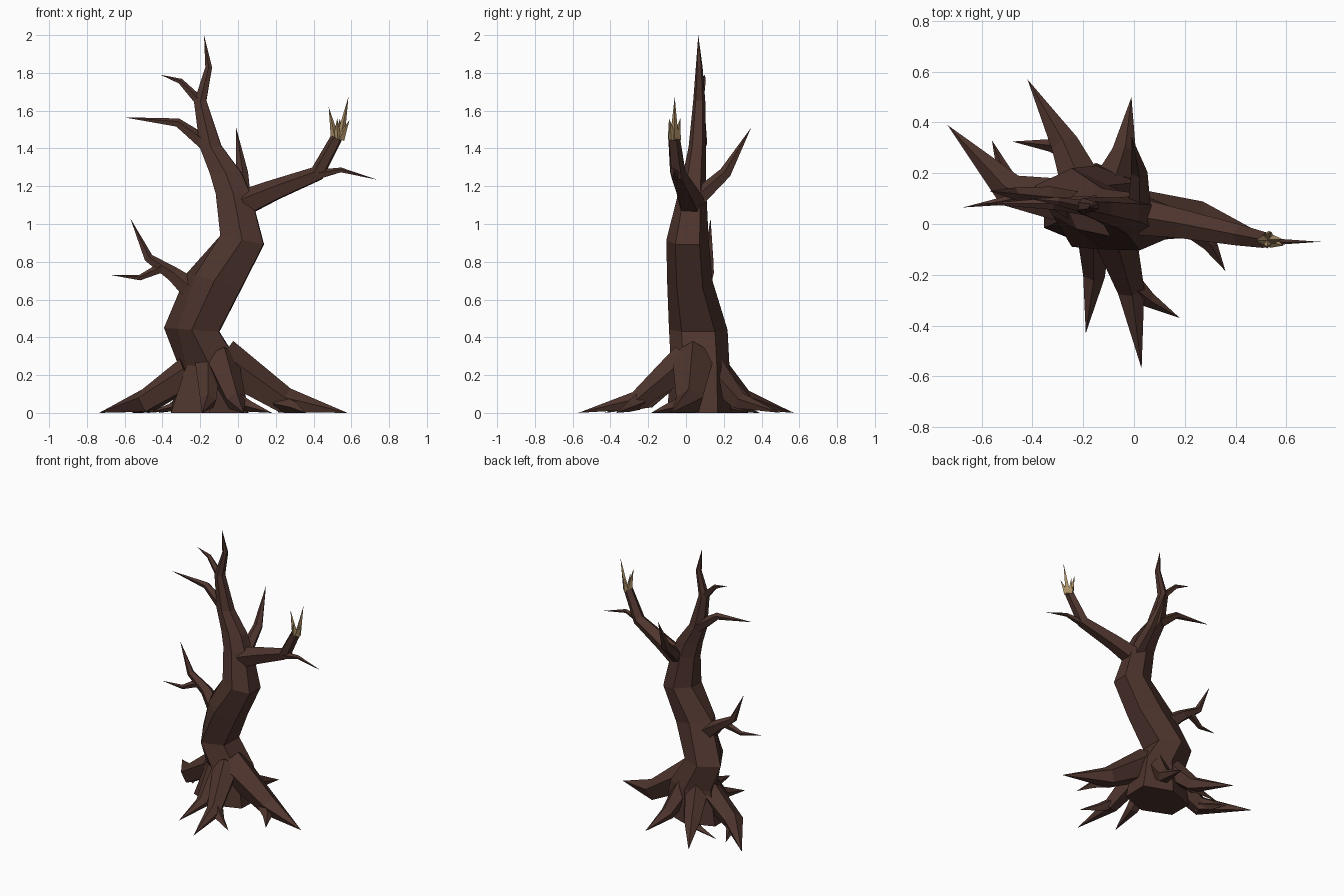
import bpy, bmesh, math
from mathutils import Vector


def material(name, rgb):
    m = bpy.data.materials.new(name)
    m.diffuse_color = (*rgb, 1)
    return m


BARK = material("dark bark", (0.077, 0.035, 0.027))
WOOD = material("pale broken wood", (0.40, 0.27, 0.13))


def skin(name, rings, mat):
    """Join rings of points into a closed faceted limb; a one-point ring is a tip."""
    bm = bmesh.new()
    loops = [[bm.verts.new(p) for p in ring] for ring in rings]
    for a, b in zip(loops, loops[1:]):
        n = len(a)
        for i in range(n):
            j = (i + 1) % n
            if len(b) == 1:
                bm.faces.new((a[i], a[j], b[0]))
            else:
                bm.faces.new((a[i], a[j], b[j], b[i]))
    bm.faces.new(loops[0][::-1])
    if len(loops[-1]) > 1:
        bm.faces.new(loops[-1])
    bmesh.ops.recalc_face_normals(bm, faces=bm.faces[:])
    me = bpy.data.meshes.new(name)
    bm.to_mesh(me)
    bm.free()
    me.materials.append(mat)
    ob = bpy.data.objects.new(name, me)
    bpy.context.collection.objects.link(ob)
    return ob


def limb(name, path, sides=5, mat=BARK, floor=False):
    """Tapering limb along (x, y, z, radius) points, radius 0 makes a tip."""
    pts = [Vector(p[:3]) for p in path]
    rings = []
    for i, p in enumerate(pts):
        r = path[i][3]
        if r == 0:
            rings.append([p])
            continue
        d = (pts[min(i + 1, len(pts) - 1)] - pts[max(i - 1, 0)]).normalized()
        ref = Vector((0, 0, 1)) if abs(d.z) < 0.9 else Vector((0, 1, 0))
        u = (ref - d * ref.dot(d)).normalized()
        v = d.cross(u)
        ring = []
        for k in range(sides):
            t = 2 * math.pi * k / sides
            q = p + (u * math.cos(t) + v * math.sin(t)) * r
            if floor:
                q.z = max(q.z, 0)
            ring.append(q)
        rings.append(ring)
    return skin(name, rings, mat)


# Trunk: six-sided rings (x, y, z, half width, half depth, tilt along x, front-left corner cut)
trunk = [
    (-0.15, 0.07, 0.00, 0.205, 0.17, 0.0, 0.0),
    (-0.15, 0.075, 0.25, 0.165, 0.155, 0.0, 0.5),
    (-0.245, 0.065, 0.44, 0.147, 0.155, -0.07, 1.0),
    (-0.125, 0.02, 0.70, 0.145, 0.12, -0.28, 0.6),
    (0.022, 0.008, 0.915, 0.116, 0.112, -0.2, 0.0),
    (-0.025, 0.033, 1.16, 0.093, 0.075, 0.0, 0.0),
    (-0.065, 0.045, 1.27, 0.085, 0.06, 0.0, 0.0),
    (-0.145, 0.06, 1.41, 0.057, 0.046, 0.1, 0.0),
    (-0.20, 0.07, 1.65, 0.033, 0.032, 0.1, 0.0),
    (-0.155, 0.07, 1.83, 0.018, 0.018, 0.0, 0.0),
]
rings = []
for x, y, z, rx, ry, tilt, cut in trunk:
    hexagon = [(0.97, -0.57), (1, 0.57), (0, 1), (-1, 0.55), (-1 + 0.5 * cut, -0.5 + 0.28 * cut), (0, -1)]
    rings.append([(x + rx * u, y + ry * v, z + rx * u * tilt) for u, v in hexagon])
rings.append([(-0.18, 0.065, 2.0)])
skin("trunk", rings, BARK)

# Main roots: foot in the trunk, knee, tip on the ground
roots = {
    "right_root": [(-0.09, 0.04, 0.28, 0.12), (0.25, 0.02, 0.06, 0.075), (0.58, -0.08, 0, 0)],
    "front_root": [(-0.09, 0.0, 0.275, 0.095), (-0.012, -0.26, 0.06, 0.055), (0.03, -0.57, 0, 0)],
    "front_left_root": [(-0.16, 0.02, 0.28, 0.075), (-0.157, -0.2, 0.06, 0.045), (-0.19, -0.43, 0, 0)],
    "left_root": [(-0.26, 0.09, 0.21, 0.09), (-0.485, 0.13, 0.06, 0.07), (-0.735, 0.39, 0, 0)],
    "back_left_root": [(-0.19, 0.12, 0.26, 0.09), (-0.27, 0.31, 0.065, 0.058), (-0.42, 0.57, 0, 0)],
    "back_root": [(-0.10, 0.11, 0.25, 0.09), (-0.04, 0.28, 0.06, 0.05), (-0.01, 0.50, 0, 0)],
}
for name, path in roots.items():
    limb(name, path, floor=True)

# Small side roots
rootlets = {
    "right_rootlet": [(0.22, 0.0, 0.05, 0.05), (0.30, -0.08, 0.03, 0.03), (0.36, -0.185, 0, 0)],
    "front_rootlet": [(0.0, -0.25, 0.06, 0.045), (0.06, -0.30, 0.035, 0.03), (0.18, -0.37, 0, 0)],
    "left_rootlet": [(-0.46, 0.12, 0.05, 0.05), (-0.51, 0.20, 0.03, 0.03), (-0.56, 0.33, 0, 0)],
    "back_left_rootlet": [(-0.25, 0.29, 0.06, 0.045), (-0.33, 0.31, 0.035, 0.025), (-0.48, 0.325, 0, 0)],
}
for name, path in rootlets.items():
    limb(name, path, 4, floor=True)

# Branches and twigs
branches = {
    "broken_branch": [(0.04, 0.025, 1.11, 0.075), (0.19, 0.0, 1.175, 0.06),
                      (0.42, -0.045, 1.265, 0.044), (0.522, -0.065, 1.455, 0.033)],
    "broken_branch_twig": [(0.42, -0.055, 1.26, 0.028), (0.545, -0.07, 1.285, 0.014), (0.735, -0.07, 1.235, 0)],
    "back_branch": [(0.02, 0.06, 1.13, 0.05), (0.02, 0.21, 1.27, 0.034), (-0.01, 0.345, 1.51, 0)],
    "lower_left_branch": [(-0.23, 0.07, 0.64, 0.065), (-0.34, 0.11, 0.73, 0.042),
                          (-0.475, 0.12, 0.82, 0.026), (-0.57, 0.13, 1.03, 0)],
    "lower_left_twig": [(-0.40, 0.115, 0.77, 0.03), (-0.52, 0.09, 0.715, 0.016), (-0.675, 0.065, 0.73, 0)],
    "upper_left_branch": [(-0.16, 0.07, 1.415, 0.045), (-0.32, 0.08, 1.535, 0.025), (-0.605, 0.08, 1.565, 0)],
    "crown_twig": [(-0.205, 0.07, 1.65, 0.027), (-0.305, 0.09, 1.755, 0.016), (-0.41, 0.10, 1.79, 0)],
}
for name, path in branches.items():
    limb(name, path)

# Pale splinters on the broken end
tips = [(0.585, -0.06, 1.675), (0.48, -0.065, 1.62), (0.59, -0.085, 1.55), (0.54, -0.03, 1.56), (0.525, -0.09, 1.56)]
for i, tip in enumerate(tips):
    bx = 0.527 + (tip[0] - 0.53) * 0.25
    by = -0.063 + (tip[1] + 0.063) * 0.4
    limb(f"splinter_{i + 1}", [(bx, by, 1.45, 0.023), (*tip, 0)], 4, WOOD)
